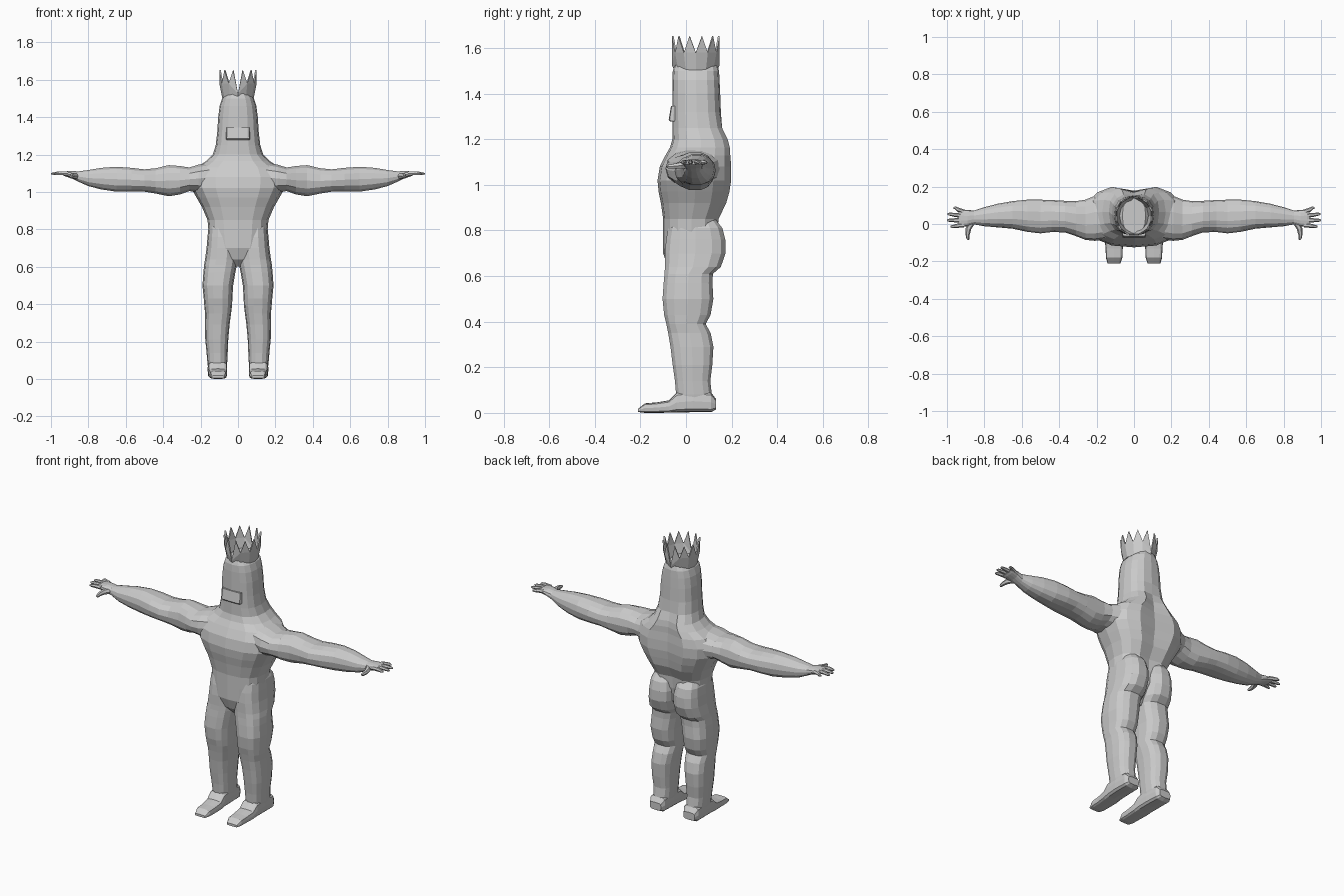
import bpy, bmesh, math
from mathutils import Vector

grey = bpy.data.materials.new("plain grey")
grey.diffuse_color = (0.6, 0.6, 0.6, 1)


def finish(name, bm):
    bmesh.ops.recalc_face_normals(bm, faces=bm.faces)
    me = bpy.data.meshes.new(name)
    bm.to_mesh(me)
    bm.free()
    me.materials.append(grey)
    ob = bpy.data.objects.new(name, me)
    bpy.context.collection.objects.link(ob)
    return ob


def loft(name, rings, axis, n=16, p=0.8, sides=(1,)):
    """Skin rounded rings (t, u0, u1, v0, v1[, groove]) stacked along an axis."""
    for s in sides:
        bm = bmesh.new()
        loops = []
        for t, u0, u1, v0, v1, *groove in rings:
            loop = []
            for i in range(n):
                a = 2 * math.pi * i / n
                c, d = math.cos(a), math.sin(a)
                u = (u0 + u1) / 2 + (u1 - u0) / 2 * math.copysign(abs(c) ** p, c)
                v = (v0 + v1) / 2 + (v1 - v0) / 2 * math.copysign(abs(d) ** p, d)
                if groove and i == n // 4:
                    v -= groove[0]
                co = {'z': (u, v, t), 'x': (t, u, v), 'y': (u, t, v)}[axis]
                loop.append(bm.verts.new((co[0] * s, co[1], co[2])))
            loops.append(loop)
        for a, b in zip(loops, loops[1:]):
            for i in range(n):
                j = (i + 1) % n
                bm.faces.new((a[i], a[j], b[j], b[i]))
        bm.faces.new(loops[0])
        bm.faces.new(loops[-1])
        finish(name if len(sides) == 1 else name + ("_right" if s > 0 else "_left"), bm)


def digit(name, points, sides=(1, -1)):
    """Tapered six-sided finger through (x, y, z, radius) points."""
    for s in sides:
        bm = bmesh.new()
        loops = []
        d = (Vector(points[-1][:3]) - Vector(points[0][:3])).normalized()
        side = d.cross(Vector((0, 0, 1))).normalized()
        up = side.cross(d)
        for x, y, z, r in points:
            loop = []
            for i in range(6):
                a = math.pi * i / 3
                q = Vector((x, y, z)) + side * r * math.cos(a) + up * r * math.sin(a)
                loop.append(bm.verts.new((q.x * s, q.y, q.z)))
            loops.append(loop)
        for a, b in zip(loops, loops[1:]):
            for i in range(6):
                j = (i + 1) % 6
                bm.faces.new((a[i], a[j], b[j], b[i]))
        bm.faces.new(loops[0])
        bm.faces.new(loops[-1])
        finish(name + ("_right" if s > 0 else "_left"), bm)


# Torso and head in one skin: height, half width, front, back, spine groove
body = [
    (0.60, 0.03, -0.04, 0.05, 0), (0.64, 0.08, -0.08, 0.08, 0),
    (0.70, 0.14, -0.10, 0.12, 0), (0.78, 0.157, -0.10, 0.145, 0.02),
    (0.85, 0.163, -0.10, 0.15, 0.02), (0.92, 0.193, -0.11, 0.185, 0.02),
    (0.97, 0.222, -0.12, 0.20, 0.03), (1.02, 0.25, -0.125, 0.208, 0.03),
    (1.08, 0.255, -0.115, 0.208, 0.03), (1.13, 0.225, -0.09, 0.203, 0.03),
    (1.165, 0.17, -0.07, 0.20, 0.03), (1.20, 0.135, -0.06, 0.19, 0.025),
    (1.25, 0.119, -0.06, 0.165, 0.01), (1.32, 0.111, -0.06, 0.153, 0),
    (1.40, 0.106, -0.06, 0.15, 0), (1.46, 0.098, -0.06, 0.147, 0),
    (1.50, 0.085, -0.058, 0.145, 0), (1.525, 0.062, -0.05, 0.138, 0),
]
loft("body", [(z, -w, w, f, b, g) for z, w, f, b, g in body], 'z', p=0.78)

# Mouth plate on the face
loft("mouth", [(1.278, -0.062, 0.062, -0.07, -0.04), (1.285, -0.064, 0.064, -0.076, -0.04),
               (1.345, -0.062, 0.062, -0.066, -0.04)], 'z', n=12, p=0.4)

# Legs: height, inner x, outer x, front, back
loft("leg", [
    (0.03, 0.065, 0.155, -0.04, 0.12), (0.08, 0.058, 0.163, -0.045, 0.115),
    (0.14, 0.055, 0.168, -0.05, 0.108), (0.21, 0.052, 0.175, -0.06, 0.117),
    (0.29, 0.045, 0.177, -0.07, 0.122), (0.35, 0.037, 0.176, -0.08, 0.11),
    (0.39, 0.032, 0.18, -0.088, 0.088), (0.43, 0.03, 0.183, -0.098, 0.11),
    (0.50, 0.026, 0.19, -0.105, 0.122), (0.57, 0.014, 0.185, -0.10, 0.118),
    (0.61, 0.006, 0.181, -0.096, 0.12), (0.64, 0.002, 0.176, -0.095, 0.155),
    (0.70, 0.0, 0.168, -0.095, 0.176), (0.76, 0.0, 0.163, -0.09, 0.175),
    (0.81, 0.01, 0.158, -0.08, 0.162), (0.85, 0.03, 0.14, -0.05, 0.13),
], 'z', n=14, p=0.75, sides=(1, -1))

# Feet: depth, inner x, outer x, bottom, top
loft("foot", [
    (0.132, 0.075, 0.15, 0.015, 0.06), (0.11, 0.062, 0.162, 0.003, 0.09),
    (0.03, 0.058, 0.163, 0.003, 0.10), (-0.04, 0.058, 0.16, 0.002, 0.09),
    (-0.075, 0.058, 0.157, 0.001, 0.055), (-0.13, 0.06, 0.152, 0.0, 0.046),
    (-0.18, 0.062, 0.15, 0.0, 0.042), (-0.21, 0.072, 0.142, 0.004, 0.018),
], 'y', n=12, p=0.5, sides=(1, -1))

# Arms: x, front, back, bottom, top
loft("arm", [
    (0.14, -0.08, 0.16, 1.00, 1.16), (0.21, -0.09, 0.15, 0.995, 1.148),
    (0.26, -0.085, 0.13, 1.003, 1.132), (0.31, -0.065, 0.122, 0.985, 1.14),
    (0.37, -0.045, 0.124, 0.975, 1.145), (0.44, -0.043, 0.128, 0.99, 1.128),
    (0.50, -0.05, 0.13, 1.0, 1.122), (0.57, -0.042, 0.13, 1.0, 1.13),
    (0.65, -0.025, 0.122, 1.0, 1.136), (0.73, -0.018, 0.108, 1.012, 1.13),
    (0.80, -0.012, 0.09, 1.03, 1.118), (0.855, -0.002, 0.072, 1.055, 1.11),
    (0.89, -0.012, 0.075, 1.072, 1.113), (0.925, -0.015, 0.078, 1.083, 1.11),
    (0.938, -0.01, 0.07, 1.09, 1.105),
], 'x', n=14, p=0.85, sides=(1, -1))

# Four fingers and a thumb on each hand: root y, tip x, tip y
for name, y0, x1, y1 in (("index_finger", -0.006, 0.982, -0.014),
                         ("middle_finger", 0.02, 1.0, 0.02),
                         ("ring_finger", 0.044, 0.998, 0.053),
                         ("little_finger", 0.066, 0.966, 0.087)):
    xm, ym = (0.915 + x1) / 2, (y0 + y1) / 2
    digit(name, [(0.91, y0, 1.098, 0.012), (xm, ym, 1.1, 0.011),
                 (x1 - 0.01, y1, 1.098, 0.008), (x1, y1, 1.097, 0.004)])
digit("thumb", [(0.865, 0.012, 1.085, 0.018), (0.885, -0.025, 1.085, 0.015),
                (0.89, -0.055, 1.082, 0.012), (0.888, -0.078, 1.08, 0.009),
                (0.887, -0.085, 1.08, 0.004)])

# Crown: spiked band, split low at the middle of the front and back
bm = bmesh.new()
N = 12


def crown_point(i, scale, z):
    a = 2 * math.pi * i / N + math.pi / 2
    return bm.verts.new((0.1 * scale * math.cos(a), 0.043 + 0.105 * scale * math.sin(a), z))


low = [crown_point(i, 0.85, 1.505 if i % (N // 2) else 1.495) for i in range(N)]
valley = [crown_point(i, 1.0, 1.58 if i % (N // 2) else 1.525) for i in range(N)]
for i in range(N):
    j = (i + 1) % N
    tip = crown_point(i + 0.5, 1.03, 1.652)
    bm.faces.new((low[i], low[j], valley[j], valley[i]))
    bm.faces.new((valley[i], valley[j], tip))
crown = finish("crown", bm)
solid = crown.modifiers.new("thickness", 'SOLIDIFY')
solid.thickness = 0.008
